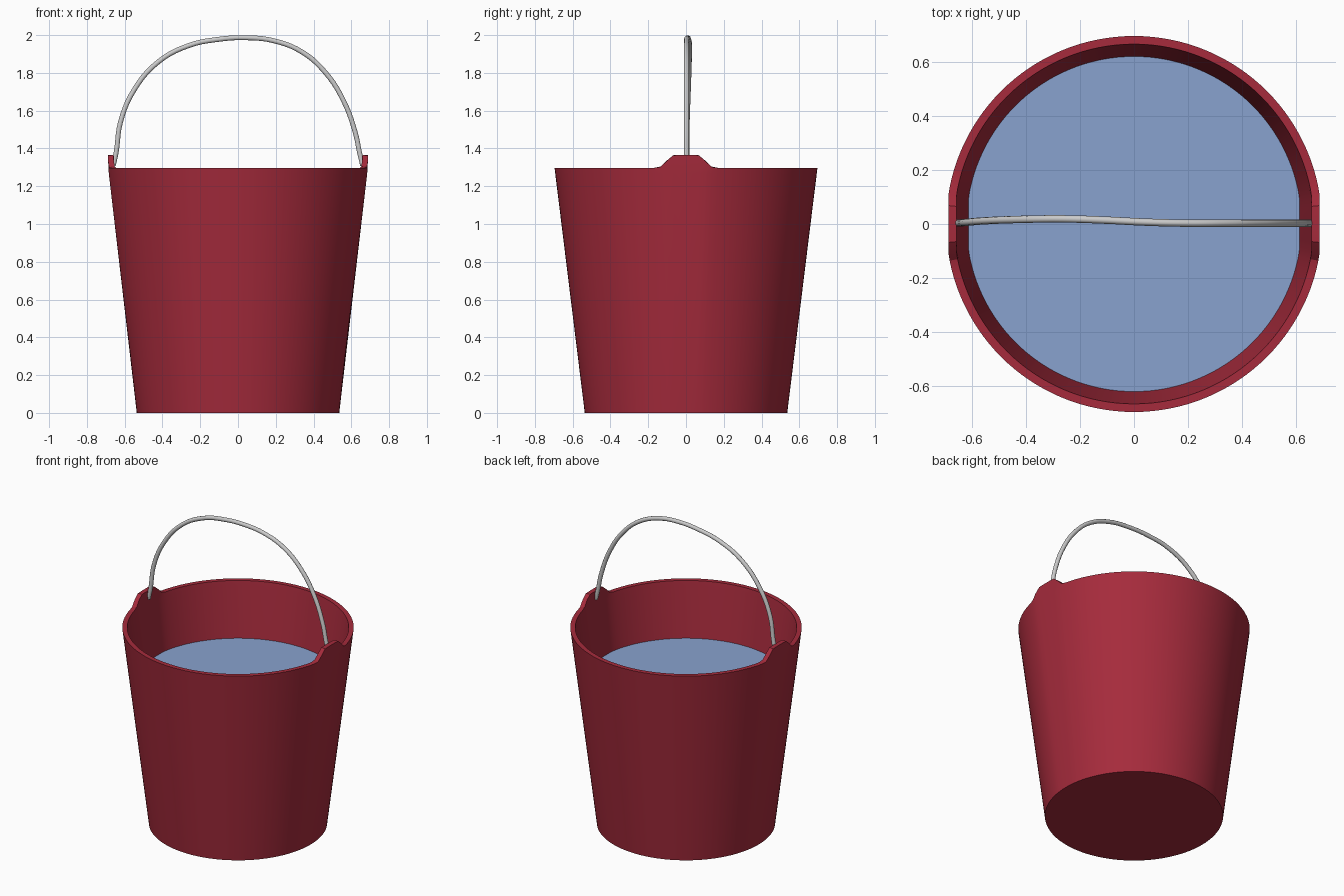
import bpy, bmesh, math

if "Cube" in bpy.data.objects:
    bpy.data.objects.remove(bpy.data.objects["Cube"])

N = 128
RIM_Z, WATER_Z = 1.297, 0.935


def material(name, color):
    m = bpy.data.materials.new(name)
    m.diffuse_color = color
    m.use_nodes = True
    m.node_tree.nodes["Principled BSDF"].inputs["Base Color"].default_value = m.diffuse_color
    return m


def outer_radius(z):
    return 0.536 + 0.16 * z / RIM_Z


def ring(bm, radius, z, flat=0.988, ear=0.0):
    """Ring slightly flattened on both sides, optionally raised into ears."""
    verts = []
    for i in range(N):
        a = 2 * math.pi * i / N
        x, y = radius * math.cos(a), radius * math.sin(a)
        x = max(-radius * flat, min(radius * flat, x))
        t = max(0.0, min(1.0, (0.15 - abs(y)) / 0.09)) if abs(x) > 0.3 else 0.0
        verts.append(bm.verts.new((x, y, z + ear * t * t * (3 - 2 * t))))
    return verts


def finish(bm, name, mat):
    bmesh.ops.recalc_face_normals(bm, faces=bm.faces)
    mesh = bpy.data.meshes.new(name)
    bm.to_mesh(mesh)
    bm.free()
    mesh.materials.append(mat)
    obj = bpy.data.objects.new(name, mesh)
    bpy.context.collection.objects.link(obj)
    bpy.ops.object.select_all(action='DESELECT')
    bpy.context.view_layer.objects.active = obj
    obj.select_set(True)
    bpy.ops.object.shade_smooth_by_angle(angle=math.radians(30))
    return obj


# Bucket shell: outer wall, rim with two ears, inner wall, floor
bm = bmesh.new()
low = RIM_Z - 0.03
rings = [ring(bm, outer_radius(0), 0, 1.0),
         ring(bm, outer_radius(low), low),
         ring(bm, outer_radius(RIM_Z), RIM_Z, ear=0.068),
         ring(bm, outer_radius(RIM_Z) - 0.03, RIM_Z, ear=0.068),
         ring(bm, outer_radius(low) - 0.031, low),
         ring(bm, outer_radius(0.04) - 0.031, 0.04)]
for lower, upper in zip(rings, rings[1:]):
    for i in range(N):
        j = (i + 1) % N
        bm.faces.new((lower[i], lower[j], upper[j], upper[i]))
bm.faces.new(rings[0])
bm.faces.new(rings[-1])
finish(bm, "bucket", material("red_plastic", (0.38, 0.024, 0.045, 1)))

# Water surface
bm = bmesh.new()
bm.faces.new(ring(bm, outer_radius(WATER_Z) - 0.03, WATER_Z))
finish(bm, "water", material("water_blue", (0.25, 0.36, 0.62, 1)))

# Wire handle, slightly bent
path = [(-0.66, 0.004, 1.31), (-0.645, 0.004, 1.38), (-0.622, 0.006, 1.54),
        (-0.55, 0.012, 1.71), (-0.42, 0.017, 1.86), (-0.26, 0.019, 1.945),
        (-0.1, 0.014, 1.978), (0.04, 0.007, 1.986), (0.19, 0.003, 1.97),
        (0.34, 0.003, 1.91), (0.46, 0.003, 1.805), (0.555, 0.003, 1.66),
        (0.622, 0.003, 1.48), (0.643, 0.003, 1.38), (0.66, 0.003, 1.31)]
curve = bpy.data.curves.new("handle", 'CURVE')
curve.dimensions = '3D'
curve.bevel_depth = 0.0135
curve.bevel_resolution = 3
curve.use_fill_caps = True
curve.resolution_u = 5
spline = curve.splines.new('BEZIER')
spline.bezier_points.add(len(path) - 1)
for point, co in zip(spline.bezier_points, path):
    point.co = co
    point.handle_left_type = point.handle_right_type = 'AUTO'
bpy.context.collection.objects.link(bpy.data.objects.new("handle", curve))
